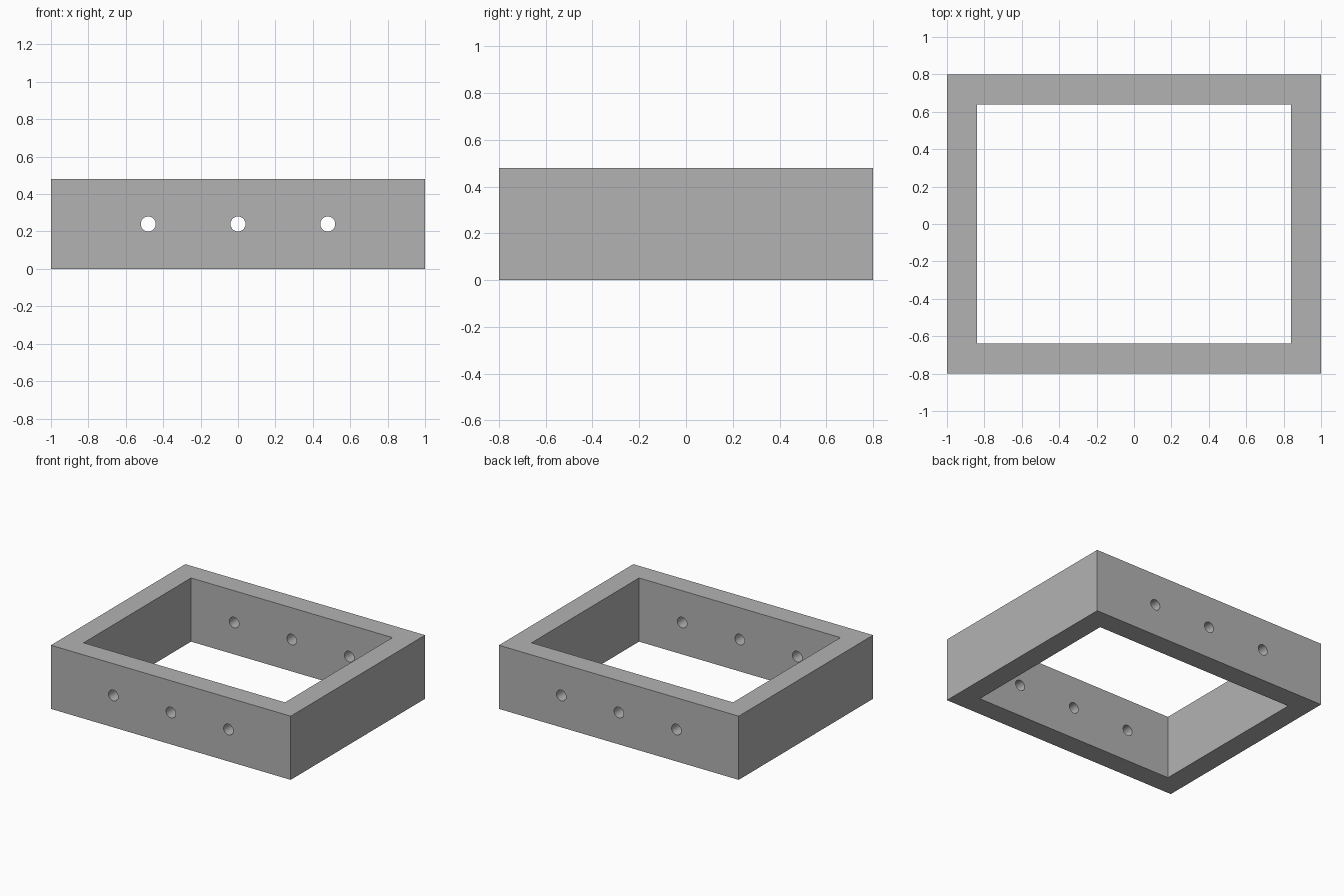
import bpy
import math

if "Cube" in bpy.data.objects:
    bpy.data.objects.remove(bpy.data.objects["Cube"], do_unlink=True)

HEIGHT = 0.48
WALL = 0.16
HOLE_RADIUS = 0.04
HOLE_SPACING = 0.48

grey = bpy.data.materials.new("plain_grey")
grey.use_nodes = True
colour = (0.45, 0.45, 0.45, 1)
grey.diffuse_color = colour
grey.node_tree.nodes["Principled BSDF"].inputs["Base Color"].default_value = colour


def box(name, size):
    bpy.ops.mesh.primitive_cube_add(size=1, location=(0, 0, HEIGHT / 2))
    obj = bpy.context.object
    obj.name = name
    obj.scale = size
    bpy.ops.object.transform_apply(location=False, rotation=False, scale=True)
    obj.data.materials.append(grey)
    return obj


def cut(target, cutter):
    mod = target.modifiers.new("cut", "BOOLEAN")
    mod.operation = "DIFFERENCE"
    mod.solver = "EXACT"
    mod.object = cutter
    bpy.context.view_layer.objects.active = target
    bpy.ops.object.modifier_apply(modifier=mod.name)
    bpy.data.objects.remove(cutter, do_unlink=True)


# Rectangular frame, open at top and bottom
frame = box("frame", (2, 1.6, HEIGHT))
cut(frame, box("opening_cutter", (2 - 2 * WALL, 1.6 - 2 * WALL, 1)))

# Three round holes straight through the front and back walls
for i in (-1, 0, 1):
    bpy.ops.mesh.primitive_cylinder_add(
        vertices=48, radius=HOLE_RADIUS, depth=2,
        location=(i * HOLE_SPACING, 0, HEIGHT / 2),
        rotation=(math.pi / 2, 0, 0))
    drill = bpy.context.object
    drill.data.materials.append(grey)
    cut(frame, drill)

# Smooth hole walls with sharp rims and corners
bpy.ops.object.select_all(action="DESELECT")
frame.select_set(True)
bpy.context.view_layer.objects.active = frame
bpy.ops.object.shade_smooth_by_angle(angle=math.radians(30))
